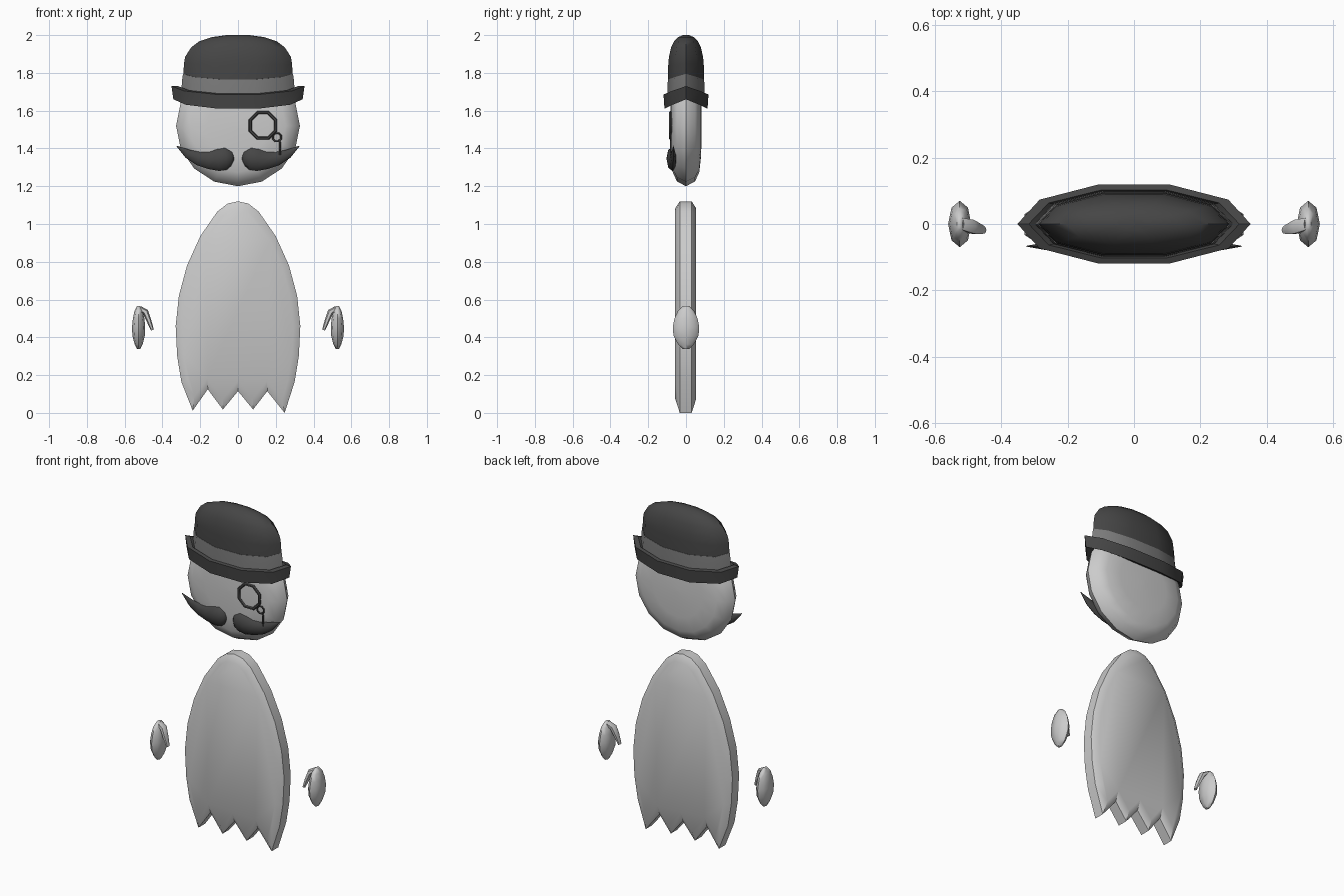
import bpy, bmesh
from math import sin, cos, pi, radians
from mathutils import Vector

if "Cube" in bpy.data.objects:
    bpy.data.objects.remove(bpy.data.objects["Cube"])


def material(name, v):
    m = bpy.data.materials.new(name)
    m.diffuse_color = (v, v, v, 1)
    m.use_nodes = True
    m.node_tree.nodes["Principled BSDF"].inputs["Base Color"].default_value = m.diffuse_color
    return m


DARK = material("dark", 0.06)
BAND = material("band_grey", 0.2)


def finish(bm, name, mat=None, angle=50):
    bmesh.ops.recalc_face_normals(bm, faces=bm.faces[:])
    me = bpy.data.meshes.new(name)
    bm.to_mesh(me)
    bm.free()
    ob = bpy.data.objects.new(name, me)
    bpy.context.collection.objects.link(ob)
    if mat:
        me.materials.append(mat)
    bpy.ops.object.select_all(action='DESELECT')
    ob.select_set(True)
    bpy.context.view_layer.objects.active = ob
    bpy.ops.object.shade_smooth_by_angle(angle=radians(angle))
    return ob


def loft(name, rings, mat=None, angle=50, closed=False):
    """Skin a list of equal rings; ends are capped unless closed into a loop."""
    bm = bmesh.new()
    vs = [[bm.verts.new(p) for p in r] for r in rings]
    n = len(vs[0])
    pairs = list(zip(vs, vs[1:])) + ([(vs[-1], vs[0])] if closed else [])
    for a, b in pairs:
        for i in range(n):
            j = (i + 1) % n
            bm.faces.new((a[i], a[j], b[j], b[i]))
    if not closed:
        bm.faces.new(vs[0])
        bm.faces.new(vs[-1])
    return finish(bm, name, mat, angle)


def oval(a, b, z, sag=0.0, n=10):
    """Horizontal oval ring whose left and right ends lift by sag."""
    return [(a * cos(2*pi*i/n), b * sin(2*pi*i/n), z + sag * cos(2*pi*i/n)**4)
            for i in range(n)]


def tube(name, path, radii, mat=None, depth=1.0, n=8, closed=False):
    """Sweep an oval section along a path of points; depth scales it in y."""
    pts = [Vector(p) for p in path]
    rings = []
    for k, p in enumerate(pts):
        if closed:
            t = pts[(k + 1) % len(pts)] - pts[k - 1]
        else:
            t = pts[min(k + 1, len(pts) - 1)] - pts[max(k - 1, 0)]
        t.y = 0
        side = Vector((-t.z, 0, t.x)).normalized()
        r = radii[k] if isinstance(radii, list) else radii
        rings.append([p + side * r * cos(2*pi*i/n) + Vector((0, r * depth * sin(2*pi*i/n), 0))
                      for i in range(n)])
    return loft(name, rings, mat, closed=closed)


def circle(x, y, z, r, n):
    return [(x + r * cos(2*pi*(i + .5)/n), y, z + r * sin(2*pi*(i + .5)/n)) for i in range(n)]


# Body: flat slab with a ragged hem and chamfered faces
side = [(.055, 1.108), (.11, 1.065), (.20, .935), (.27, .78), (.313, .62),
        (.33, .46), (.322, .30), (.30, .165)]
hem = [(.247, 0), (.155, .115), (.08, .018), (0, .115), (-.08, .018), (-.16, .125), (-.24, .012)]
outline = [(0, 1.12)] + side + hem + [(-x, z) for x, z in reversed(side)]
bm = bmesh.new()
front = [bm.verts.new((x, -.033, z)) for x, z in outline]
back = [bm.verts.new((x, .03, z)) for x, z in outline]
for i in range(len(outline)):
    j = (i + 1) % len(outline)
    bm.faces.new((front[i], front[j], back[j], back[i]))
caps = [bm.faces.new(front), bm.faces.new(back)]
bmesh.ops.recalc_face_normals(bm, faces=bm.faces[:])
bmesh.ops.inset_individual(bm, faces=caps, thickness=.036, depth=.024, use_even_offset=True)
finish(bm, "body", angle=45)

# Head: rounded disc, its axis along y
prof = [(.02, .083), (.5, .08), (.77, .07), (.92, .048), (1, 0)]
prof += [(r, -y) for r, y in reversed(prof[:-1])]
loft("head", [[(.328 * r * cos(2*pi*i/16), y, 1.52 + .32 * r * sin(2*pi*i/16))
               for i in range(16)] for r, y in prof])

# Hat: upturned brim, band and domed crown
loft("hat_brim", [oval(.25, .08, 1.63, .05), oval(.342, .12, 1.61, .05),
                  oval(.352, .125, 1.685, .045), oval(.318, .108, 1.69, .04),
                  oval(.29, .1, 1.66, .05)], DARK, 35)
loft("hat_band", [oval(.299, .104, 1.66, .045), oval(.297, .103, 1.72, .035),
                  oval(.291, .101, 1.765, .03)], BAND, 45)
loft("hat_crown", [oval(.29, .1, 1.75, .03), oval(.286, .099, 1.84, .01),
                   oval(.28, .095, 1.885), oval(.248, .083, 1.935), oval(.205, .066, 1.967),
                   oval(.14, .043, 1.989), oval(.06, .018, 2.0)], DARK, 60)

# Moustache: two tapering swept halves
for s, label in ((1, "right"), (-1, "left")):
    tube("moustache_" + label,
         [(s*.021, -.072, 1.345), (s*.034, -.073, 1.347), (s*.065, -.073, 1.348),
          (s*.105, -.072, 1.341), (s*.155, -.07, 1.338), (s*.21, -.068, 1.347),
          (s*.265, -.067, 1.371), (s*.325, -.067, 1.413)],
         [.012, .04, .061, .061, .047, .036, .024, .002], DARK, depth=.5)

# Monocle: octagonal rim, small link ring and hanging cord
tube("monocle_rim", circle(.132, -.082, 1.522, .073, 8), .009, DARK, n=6, closed=True)
tube("monocle_link", circle(.206, -.08, 1.459, .023, 8), .005, DARK, n=6, closed=True)
tube("monocle_cord", [(.215, -.08, 1.447), (.223, -.08, 1.43), (.222, -.08, 1.365)],
     .005, DARK, n=6)

# Hands: flattened ovals, each with a thumb pointing inward
hand = [(.565, .25), (.54, .62), (.5, .87), (.455, 1), (.41, .95), (.363, .6), (.338, .25)]
for s, label in ((1, "right"), (-1, "left")):
    loft("hand_" + label, [[(s * (.526 + .035 * r * cos(2*pi*i/8)), .07 * r * sin(2*pi*i/8), z)
                            for i in range(8)] for z, r in hand], angle=60)
    tube("thumb_" + label, [(s*.52, 0, .552), (s*.49, -.008, .535), (s*.472, -.014, .49),
                            (s*.453, -.018, .438)], [.014, .016, .013, .008],
         depth=1.5, n=6)
